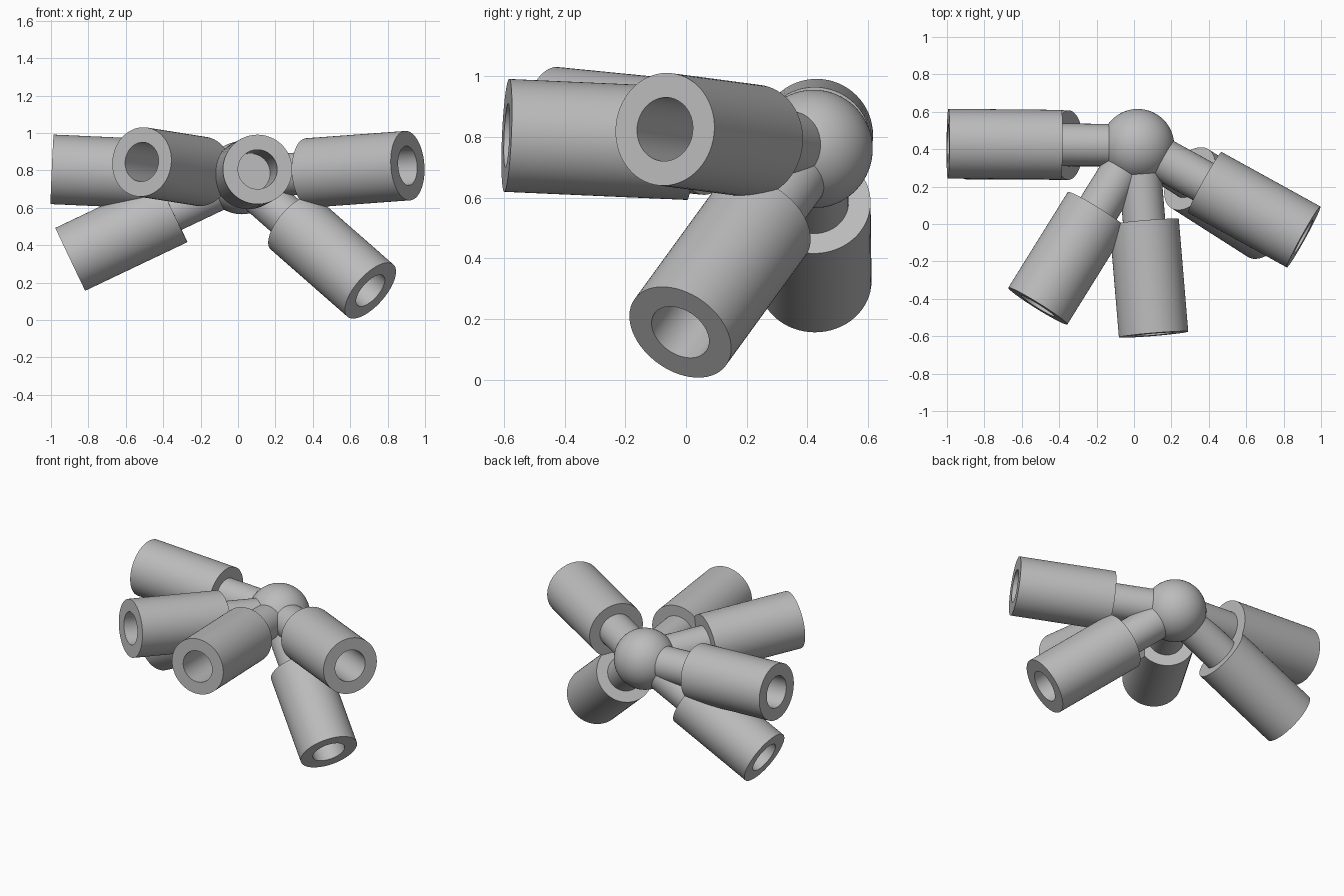
import bpy
import bmesh
import math
from mathutils import Vector

cube = bpy.data.objects.get("Cube")
if cube:
    bpy.data.objects.remove(cube)

HUB = Vector((0.02, 0.42, 0.76))
HUB_R, NECK_R, SLEEVE_R, BORE_R = 0.195, 0.1135, 0.186, 0.105
SLEEVE_START, BORE_FLOOR, ARM_LENGTH = 0.41, 0.565, 1.015
SEGMENTS = 64

grey = bpy.data.materials.new("plain grey")
grey.use_nodes = True
COLOUR = (0.5, 0.5, 0.5, 1)
grey.diffuse_color = COLOUR
grey.node_tree.nodes["Principled BSDF"].inputs["Base Color"].default_value = COLOUR


def finish(obj):
    obj.data.materials.append(grey)
    bpy.ops.object.select_all(action="DESELECT")
    obj.select_set(True)
    bpy.context.view_layer.objects.active = obj
    bpy.ops.object.shade_smooth_by_angle(angle=math.radians(35))


def lathe(name, profile, direction):
    """Spin a (radius, height) profile and aim it outward from the hub."""
    bm = bmesh.new()
    verts = [bm.verts.new((r, 0, h)) for r, h in profile]
    edges = [bm.edges.new(pair) for pair in zip(verts, verts[1:])]
    bmesh.ops.spin(bm, geom=verts + edges, cent=(0, 0, 0), axis=(0, 0, 1),
                   angle=math.tau, steps=SEGMENTS)
    bmesh.ops.remove_doubles(bm, verts=bm.verts, dist=0.0001)
    bmesh.ops.recalc_face_normals(bm, faces=bm.faces)
    mesh = bpy.data.meshes.new(name)
    bm.to_mesh(mesh)
    bm.free()
    obj = bpy.data.objects.new(name, mesh)
    bpy.context.collection.objects.link(obj)
    obj.location = HUB
    obj.rotation_euler = direction.to_track_quat("Z", "Y").to_euler()
    finish(obj)


# Central ball
bpy.ops.mesh.primitive_uv_sphere_add(segments=SEGMENTS, ring_count=32,
                                     radius=HUB_R, location=HUB)
hub = bpy.context.object
hub.name = "hub_ball"
finish(hub)

# Centre of each sleeve's open end
arm_ends = {
    "right": (-0.99, 0.43, 0.805),
    "lower_right": (-0.895, 0.425, 0.325),
    "front_right": (-0.515, -0.44, 0.845),
    "front": (0.105, -0.595, 0.805),
    "left": (0.908, -0.07, 0.825),
    "lower_left": (0.71, -0.02, 0.155),
}

# Narrow neck and hollow sleeve for each arm
neck = [(0, 0.1), (NECK_R, 0.1), (NECK_R, SLEEVE_START + 0.02),
        (0, SLEEVE_START + 0.02)]
sleeve = [(0, SLEEVE_START), (SLEEVE_R, SLEEVE_START), (SLEEVE_R, ARM_LENGTH),
          (BORE_R, ARM_LENGTH), (BORE_R, BORE_FLOOR), (0, BORE_FLOOR)]
for side, end in arm_ends.items():
    direction = Vector(end) - HUB
    lathe(side + "_neck", neck, direction)
    lathe(side + "_sleeve", sleeve, direction)
